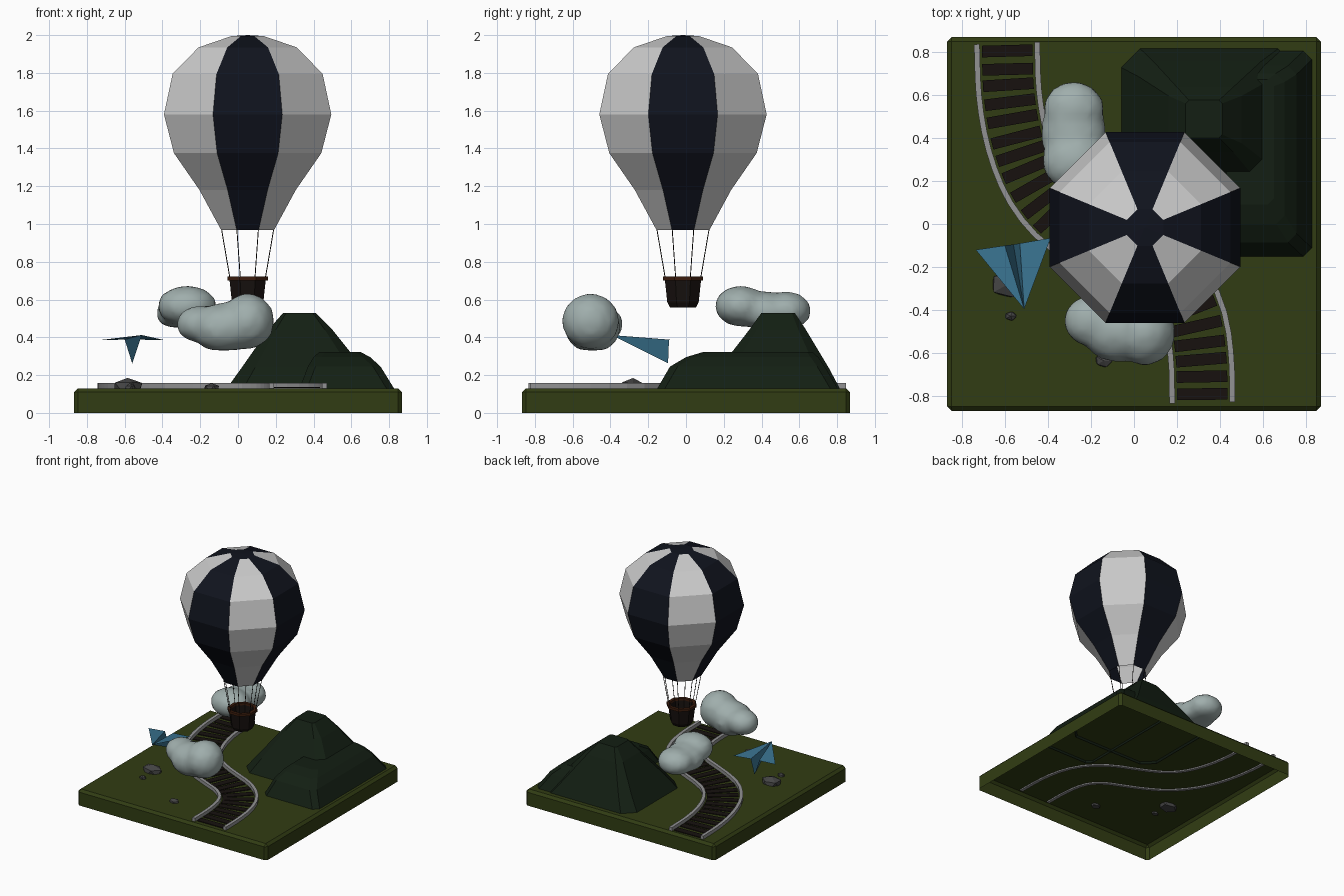
import bpy, bmesh, math, random
from mathutils import Vector, Matrix

if "Cube" in bpy.data.objects:
    bpy.data.objects.remove(bpy.data.objects["Cube"])

random.seed(4)


def material(name, r, g, b):
    m = bpy.data.materials.new(name)
    m.diffuse_color = (r, g, b, 1)
    m.use_nodes = True
    m.node_tree.nodes["Principled BSDF"].inputs["Base Color"].default_value = m.diffuse_color
    return m


GRASS = material("grass", .031, .046, .0065)
HILL = material("dark_green", .0065, .0135, .0065)
NAVY = material("navy", .005, .0065, .0125)
WHITE = material("white", .76, .76, .76)
CLOUD = material("cloud", .35, .425, .415)
BLUE = material("blue", .041, .17, .275)
WOOD = material("dark_wood", .0085, .0055, .0045)
TRIM = material("brown_trim", .045, .012, .004)
STEEL = material("steel", .29, .29, .295)
STONE = material("stone", .06, .06, .06)


def add(name, bm, *mats):
    me = bpy.data.meshes.new(name)
    bm.normal_update()
    bm.to_mesh(me)
    bm.free()
    ob = bpy.data.objects.new(name, me)
    bpy.context.collection.objects.link(ob)
    for m in mats:
        me.materials.append(m)
    return ob


def loft(bm, rings, cap_start=False, cap_end=False, mat=lambda i, k: 0):
    """Bridge equal-length closed rings of points with quads."""
    vs = [[bm.verts.new(p) for p in r] for r in rings]
    n = len(vs[0])
    for i in range(len(vs) - 1):
        for k in range(n):
            j = (k + 1) % n
            f = bm.faces.new((vs[i][k], vs[i][j], vs[i + 1][j], vs[i + 1][k]))
            f.material_index = mat(i, k)
    if cap_start:
        bm.faces.new(vs[0][::-1])
    if cap_end:
        bm.faces.new(vs[-1])


def octagon(apothem, z, cx=.051, cy=-.016):
    r = apothem / math.cos(math.pi / 8)
    return [Vector((cx + r * math.cos(math.pi / 8 + k * math.pi / 4),
                    cy + r * math.sin(math.pi / 8 + k * math.pi / 4), z)) for k in range(8)]


# Ground slab: open underneath, chamfered top and corners
bm = bmesh.new()
bmesh.ops.create_cube(bm, size=1, matrix=Matrix.Translation((0, 0, .065)) @ Matrix.Diagonal((1.735, 1.735, .13, 1)))
bmesh.ops.bevel(bm, geom=[e for e in bm.edges if max(v.co.z for v in e.verts) > .1],
                offset=.02, segments=1, affect='EDGES')
bmesh.ops.delete(bm, geom=[f for f in bm.faces if all(v.co.z < .001 for v in f.verts)], context='FACES')
add("ground", bm, GRASS)


# Hills: stacked chamfered rectangles (z, x0, x1, y0, y1, chamfer)
def hill(name, levels):
    rings = []
    for z, x0, x1, y0, y1, c in levels:
        rings.append([(x0 + c, y0, z), (x1 - c, y0, z), (x1, y0 + c, z), (x1, y1 - c, z),
                      (x1 - c, y1, z), (x0 + c, y1, z), (x0, y1 - c, z), (x0, y0 + c, z)])
    bm = bmesh.new()
    loft(bm, rings, cap_end=True)
    add(name, bm, HILL)


hill("main_hill", [(.115, -.07, .77, .10, .822, .09), (.24, .02, .66, .18, .755, .07),
                   (.44, .16, .50, .335, .635, .04), (.53, .24, .41, .40, .575, .015)])
hill("low_hill", [(.115, .32, .835, -.16, .812, .04), (.245, .37, .755, -.085, .735, .04),
                  (.295, .40, .70, .0, .70, .04), (.322, .43, .65, .09, .67, .03)])

# Railway: smooth centre line resampled at even steps
ctrl = [Vector(p) for p in [(-.59, .84), (-.58, .6), (-.54, .38), (-.46, .18), (-.34, .03), (-.2, -.06),
                            (-.05, -.13), (.1, -.2), (.22, -.31), (.285, -.45), (.312, -.63), (.317, -.83)]]
pts = [2 * ctrl[0] - ctrl[1]] + ctrl + [2 * ctrl[-1] - ctrl[-2]]
dense = []
for a, b, c, d in zip(pts, pts[1:], pts[2:], pts[3:]):
    for s in range(20):
        t = s / 20
        dense.append(.5 * (2 * b + (c - a) * t + (2 * a - 5 * b + 4 * c - d) * t * t
                           + (3 * b - a - 3 * c + d) * t ** 3))
dense.append(ctrl[-1])


def resample(count):
    dist = [0]
    for p, q in zip(dense, dense[1:]):
        dist.append(dist[-1] + (q - p).length)
    out = []
    for k in range(count):
        i = min(range(len(dense)), key=lambda i: abs(dist[i] - dist[-1] * k / (count - 1)))
        t = (dense[min(i + 1, len(dense) - 1)] - dense[max(i - 1, 0)]).normalized()
        out.append((dense[i], t, Vector((-t.y, t.x))))
    return out


for side, name in ((-1, "left_rail"), (1, "right_rail")):
    bm = bmesh.new()
    rings = []
    for p, t, n in resample(28):
        ring = []
        for off, z in ((-.013, .12), (.013, .12), (.013, .158), (-.013, .158)):
            q = p + n * (side * .14 + off)
            ring.append((q.x, q.y, z))
        rings.append(ring)
    loft(bm, rings, True, True)
    bmesh.ops.recalc_face_normals(bm, faces=bm.faces)
    add(name, bm, STEEL)

bm = bmesh.new()
for p, t, n in resample(53)[1::2]:
    frame = Matrix(((n.x, t.x, 0, p.x), (n.y, t.y, 0, p.y), (0, 0, 1, .1345), (0, 0, 0, 1)))
    bmesh.ops.create_cube(bm, size=1, matrix=frame @ Matrix.Diagonal((.235, .054, .006, 1)))
add("sleepers", bm, WOOD)

# Balloon envelope: eight alternating panels, open mouth, dark crown
profile = [(.14, .968), (.255, 1.18), (.39, 1.375), (.443, 1.58), (.397, 1.795), (.26, 1.935), (.085, 1.995)]
bm = bmesh.new()
loft(bm, [octagon(a, z) for a, z in profile], mat=lambda i, k: k % 2)
bm.faces.new([bm.verts.new(p) for p in octagon(.085, 1.995)])
bmesh.ops.remove_doubles(bm, verts=bm.verts, dist=.0005)
bmesh.ops.poke(bm, faces=[f for f in bm.faces if len(f.verts) == 8])
min(bm.verts, key=lambda v: (v.co.xy - Vector((.051, -.016))).length).co.z = 2
for f in bm.faces:
    if len(f.verts) == 3:
        f.material_index = 1
add("balloon_envelope", bm, WHITE, NAVY)

# Basket, rim and ropes
bm = bmesh.new()
loft(bm, [octagon(.068, .557), octagon(.083, .585), octagon(.096, .705),
          octagon(.083, .705), octagon(.07, .585)], True, True)
add("basket", bm, WOOD)
bm = bmesh.new()
ring = [octagon(.107, .702), octagon(.107, .722), octagon(.083, .722), octagon(.083, .702)]
loft(bm, ring + ring[:1])
add("basket_rim", bm, TRIM)
bm = bmesh.new()
for lo, hi in zip(octagon(.094, .715), octagon(.138, .972)):
    d = hi - lo
    bmesh.ops.create_cone(bm, segments=5, radius1=.0025, radius2=.0025, depth=d.length,
                          matrix=Matrix.Translation((lo + hi) / 2) @ d.to_track_quat('Z', 'Y').to_matrix().to_4x4())
add("ropes", bm, WOOD)


# Clouds: ellipsoids merged into soft blobs with a flattened base
def cloud(name, floor, blobs):
    bm = bmesh.new()
    for pos, size in blobs:
        bmesh.ops.create_icosphere(bm, subdivisions=2, radius=1.02,
                                   matrix=Matrix.Translation(pos) @ Matrix.Diagonal((*size, 1)))
    for v in bm.verts:
        v.co.z = max(v.co.z, floor)
    ob = add(name, bm, CLOUD)
    rm = ob.modifiers.new("merge", 'REMESH')
    rm.mode, rm.voxel_size, rm.use_smooth_shade = 'VOXEL', .025, True
    sm = ob.modifiers.new("soften", 'SMOOTH')
    sm.factor, sm.iterations = .5, 3


cloud("front_cloud", .33, [((-.20, -.45, .47), (.13, .12, .10)), ((-.07, -.495, .45), (.18, .15, .135)),
                           ((.05, -.505, .485), (.145, .155, .15))])
cloud("back_cloud", .452, [((-.28, .53, .54), (.145, .135, .105)), ((-.28, .42, .53), (.155, .17, .115)),
                           ((-.27, .29, .565), (.16, .14, .11))])

# Paper plane: two wings and a folded keel
bm = bmesh.new()
nose, tip_l, in_l, keel, in_r, tip_r = [bm.verts.new(p) for p in (
    (-.51, -.395, .412), (-.735, -.12, .385), (-.60, -.10, .388), (-.56, -.095, .262),
    (-.53, -.09, .388), (-.387, -.065, .385))]
for a, b in ((tip_l, in_l), (in_l, keel), (keel, in_r), (in_r, tip_r)):
    bm.faces.new((nose, b, a))
add("paper_plane", bm, BLUE)

# Rocks: jittered, flat-topped low-poly stones sunk in the ground
for i, (x, y, r, h) in enumerate([(-.585, -.28, .088, .075), (-.573, -.428, .03, .04), (-.14, -.635, .045, .04)]):
    bm = bmesh.new()
    bmesh.ops.create_icosphere(bm, subdivisions=1, radius=1)
    for v in bm.verts:
        v.co *= random.uniform(.9, 1.08)
        v.co = Vector((x + v.co.x * r, y + v.co.y * r * .75, .125 + min(max(v.co.z, -.25), .8) * h))
    add(f"rock_{i + 1}", bm, STONE)
